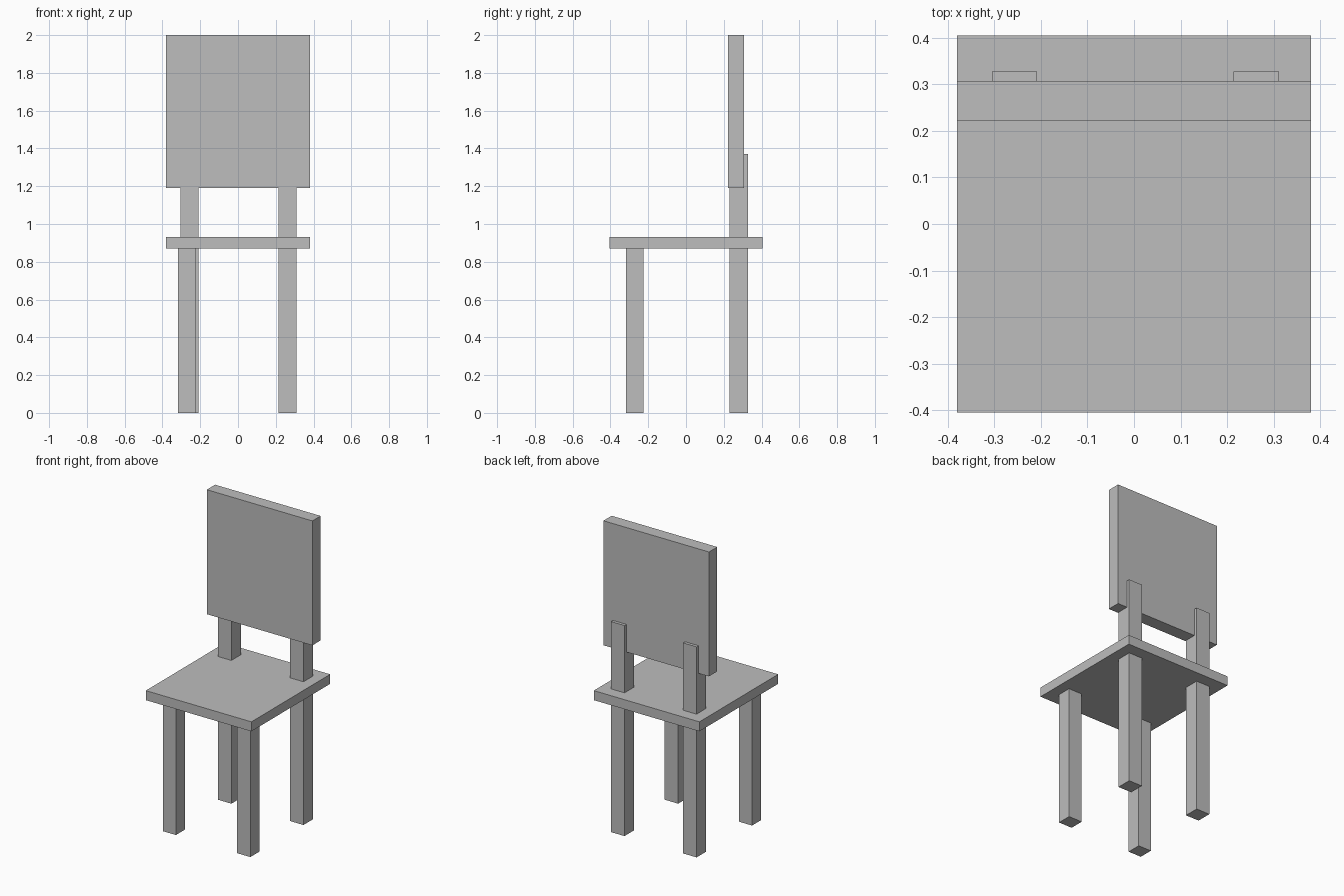
import bpy

cube = bpy.data.objects.get("Cube")
if cube:
    bpy.data.objects.remove(cube, do_unlink=True)

# One plain grey for the whole chair
grey = bpy.data.materials.new("plain_grey")
grey.use_nodes = True
colour = (0.51, 0.51, 0.51, 1)
grey.diffuse_color = colour
for node in grey.node_tree.nodes:
    if node.type == 'BSDF_PRINCIPLED':
        node.inputs["Base Color"].default_value = colour


def box(name, x, y, z):
    """Box spanning the given (low, high) range on each axis."""
    spans = (x, y, z)
    bpy.ops.mesh.primitive_cube_add(size=1)
    obj = bpy.context.object
    obj.name = obj.data.name = name
    for v in obj.data.vertices:
        v.co = [hi if c > 0 else lo for c, (lo, hi) in zip(v.co, spans)]
    obj.data.materials.append(grey)
    return obj


# Seat and backrest share the same width
width = (-0.38, 0.38)
box("seat", width, (-0.405, 0.405), (0.87, 0.932))
box("backrest", width, (0.222, 0.307), (1.19, 2.0))

# Front legs stop under the seat
front_y, front_z = (-0.317, -0.225), (0, 0.87)
box("front_leg_right", (-0.318, -0.225), front_y, front_z)
box("front_leg_left", (0.214, 0.311), front_y, front_z)

# Back legs run up through the seat and hold the backrest
back_y, back_z = (0.229, 0.327), (0, 1.37)
box("back_leg_right", (-0.305, -0.208), back_y, back_z)
box("back_leg_left", (0.214, 0.311), back_y, back_z)
